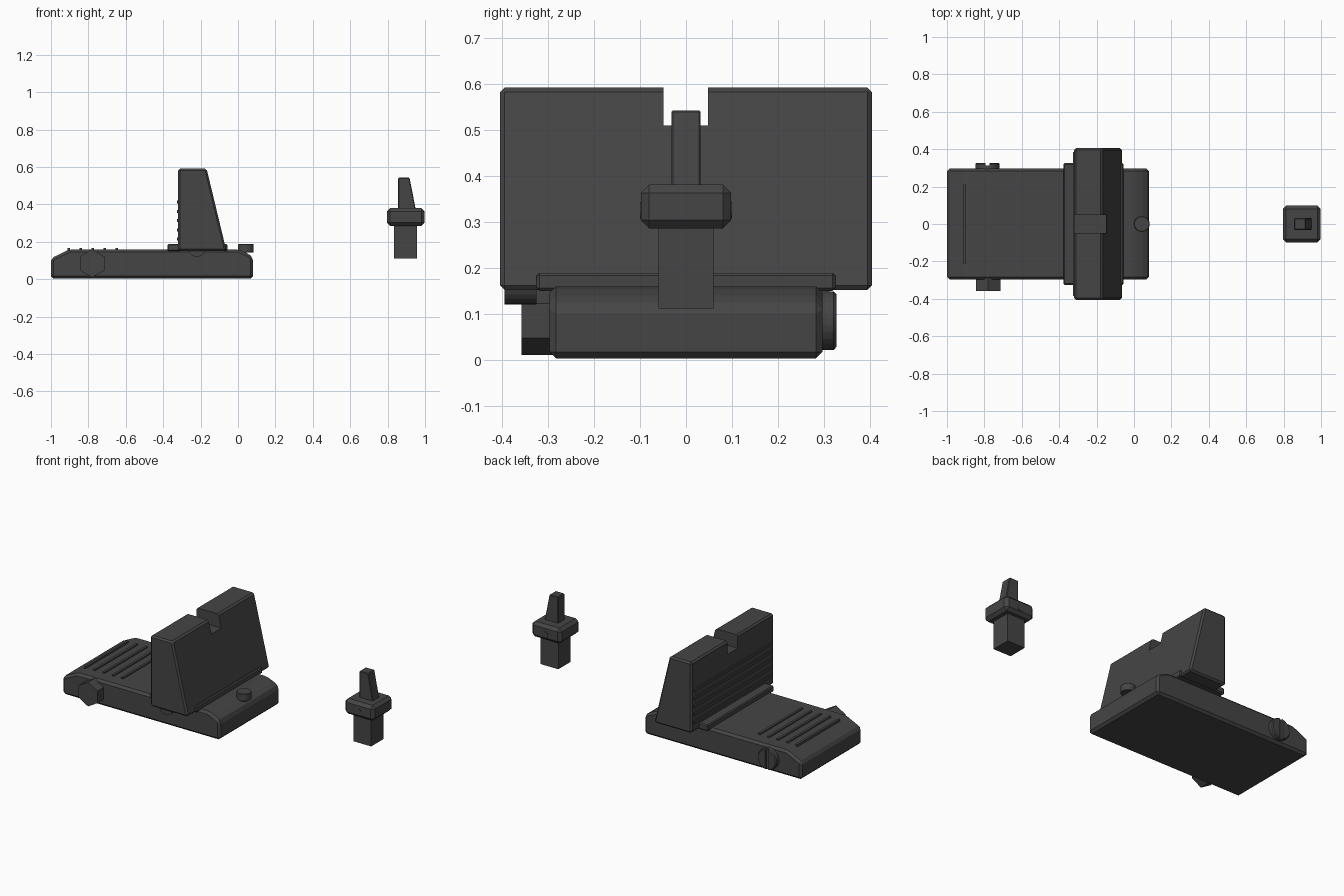
import bpy, bmesh, math
from mathutils import Matrix, Vector

if "Cube" in bpy.data.objects:
    bpy.data.objects.remove(bpy.data.objects["Cube"])

steel = bpy.data.materials.new("dark_steel")
steel.diffuse_color = (0.06, 0.06, 0.06, 1)
steel.use_nodes = True
steel.node_tree.nodes["Principled BSDF"].inputs["Base Color"].default_value = steel.diffuse_color


def finish(bm, name, bevel=0.0, segments=1):
    if bevel:
        bmesh.ops.bevel(bm, geom=bm.edges[:], offset=bevel, segments=segments,
                        affect='EDGES', clamp_overlap=True)
    bmesh.ops.recalc_face_normals(bm, faces=bm.faces)
    me = bpy.data.meshes.new(name)
    bm.to_mesh(me)
    bm.free()
    me.materials.append(steel)
    ob = bpy.data.objects.new(name, me)
    bpy.context.collection.objects.link(ob)
    return ob


def extrude(name, pts, axis, a, b, bevel=0.0):
    """Extrude a profile: axis 'y' takes (x, z) points, axis 'x' takes (y, z)."""
    bm = bmesh.new()
    put = (lambda p, t: (p[0], t, p[1])) if axis == 'y' else (lambda p, t: (t, p[0], p[1]))
    f = bm.faces.new([bm.verts.new(put(p, a)) for p in pts])
    r = bmesh.ops.extrude_face_region(bm, geom=[f])
    d = Vector((0, b - a, 0)) if axis == 'y' else Vector((b - a, 0, 0))
    bmesh.ops.translate(bm, vec=d, verts=[v for v in r['geom'] if isinstance(v, bmesh.types.BMVert)])
    return finish(bm, name, bevel)


def box(name, x0, x1, y0, y1, z0, z1, bevel=0.0):
    return extrude(name, [(x0, z0), (x1, z0), (x1, z1), (x0, z1)], 'y', y0, y1, bevel)


def cylinder(name, centre, radius, depth, axis, sides=24, bevel=0.0):
    bm = bmesh.new()
    turn = Matrix.Rotation(math.pi / 2, 4, 'X') if axis == 'y' else Matrix()
    bmesh.ops.create_cone(bm, cap_ends=True, segments=sides, radius1=radius, radius2=radius,
                          depth=depth, matrix=Matrix.Translation(centre) @ turn)
    return finish(bm, name, bevel)


def cut(ob, cutter):
    m = ob.modifiers.new("cut", 'BOOLEAN')
    m.operation = 'DIFFERENCE'
    m.solver = 'EXACT'
    m.object = cutter
    bpy.context.view_layer.update()
    deps = bpy.context.evaluated_depsgraph_get()
    me = bpy.data.meshes.new_from_object(ob.evaluated_get(deps))
    ob.modifiers.clear()
    ob.data = me
    bpy.data.objects.remove(cutter)


# Dovetail base with sloped rear and rounded nose
extrude("base", [(-1, 0.003), (0.08, 0.003), (0.08, 0.115), (0.06, 0.135), (0.0, 0.16),
                 (-0.9, 0.16), (-1, 0.112)], 'y', -0.297, 0.297, 0.015)

# Grip ribs on the base
for i in range(5):
    x = -0.905 + i * 0.064
    box(f"base_rib_{i}", x - 0.007, x + 0.007, -0.21, 0.21, 0.15, 0.168)

# Slide plate under the sight blade
box("slide_plate", -0.377, -0.057, -0.325, 0.325, 0.15, 0.189, 0.006)

# Rear sight blade with a square notch
blade = extrude("rear_blade", [(-0.32, 0.152), (-0.062, 0.152), (-0.168, 0.592), (-0.32, 0.592)],
                'y', -0.405, 0.405, 0.01)
cut(blade, box("notch_cutter", -0.5, 0.1, -0.049, 0.048, 0.51, 0.7))

# Anti-glare serrations on the back of the blade
for i in range(5):
    z = 0.215 + i * 0.0495
    box(f"blade_serration_{i}", -0.327, -0.31, -0.385, 0.385, z - 0.008, z + 0.008)

# Windage screw below the blade end
cylinder("windage_screw", (-0.22, -0.36, 0.165), 0.045, 0.07, 'y')

# Elevation screw on the nose, sunk slightly into the base
cylinder("elevation_screw", (0.042, 0, 0.165), 0.042, 0.046, 'z', 24, 0.003)

# Cross bolt: hexagonal nut in front, slotted head behind
nut = cylinder("cross_nut", (-0.78, -0.32, 0.085), 0.075, 0.076, 'y', 6)
head = cylinder("cross_bolt_head", (-0.783, 0.302, 0.085), 0.065, 0.05, 'y', 24, 0.006)
cut(head, box("slot_cutter", -0.793, -0.773, 0.312, 0.35, 0, 0.2))

# Front sight: stem, collar and tapered post
box("front_stem", 0.835, 0.957, -0.06, 0.06, 0.112, 0.3)
box("front_collar", 0.796, 0.998, -0.098, 0.098, 0.286, 0.381, 0.018)
extrude("front_post", [(0.856, 0.37), (0.951, 0.37), (0.917, 0.543), (0.856, 0.543)],
        'y', -0.032, 0.032, 0.004)

# Retaining pin through the collar
cylinder("front_pin", (0.897, 0, 0.325), 0.018, 0.2, 'y', 16)
